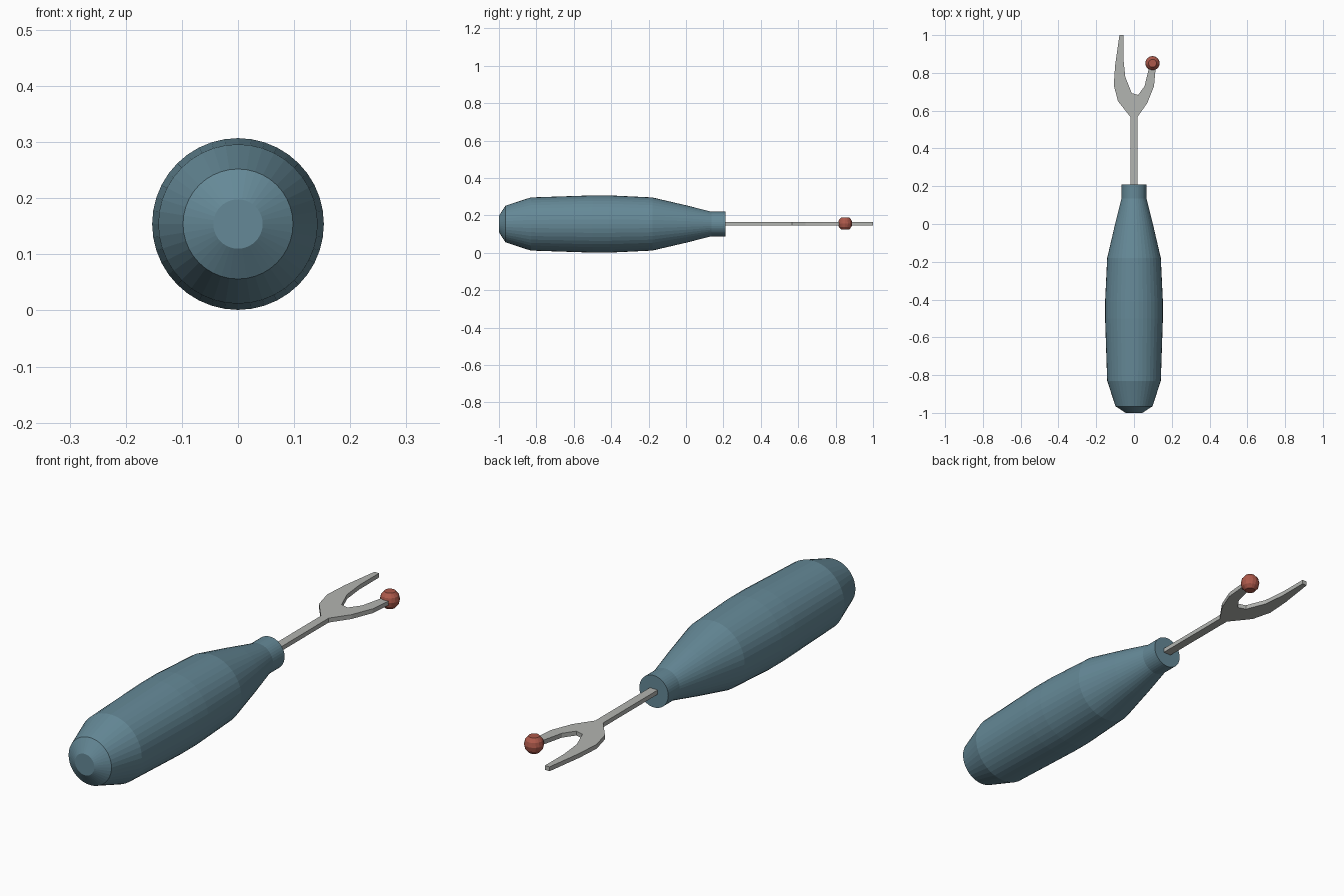
import bpy, bmesh, math
from mathutils import Matrix

if "Cube" in bpy.data.objects:
    bpy.data.objects.remove(bpy.data.objects["Cube"])

AXIS_Z = 0.154


def material(name, color):
    m = bpy.data.materials.new(name)
    m.diffuse_color = color
    m.use_nodes = True
    m.node_tree.nodes["Principled BSDF"].inputs["Base Color"].default_value = m.diffuse_color
    return m


def finish(name, bm, mat=None):
    bmesh.ops.recalc_face_normals(bm, faces=bm.faces)
    me = bpy.data.meshes.new(name)
    bm.to_mesh(me)
    bm.free()
    ob = bpy.data.objects.new(name, me)
    bpy.context.collection.objects.link(ob)
    if mat:
        me.materials.append(mat)
    return ob


def lathe(name, profile, sides, matrix, mat):
    """Closed solid of revolution from (radius, height) pairs."""
    bm = bmesh.new()
    rings = [[bm.verts.new((r * math.cos(2 * math.pi * i / sides),
                            r * math.sin(2 * math.pi * i / sides), h))
              for i in range(sides)] for r, h in profile]
    for a, b in zip(rings, rings[1:]):
        for i in range(sides):
            j = (i + 1) % sides
            bm.faces.new((a[i], a[j], b[j], b[i]))
    bm.faces.new(rings[0])
    bm.faces.new(rings[-1])
    bm.transform(matrix)
    return finish(name, bm, mat)


blue = material("handle_blue", (0.13, 0.25, 0.31, 1))
red = material("bead_red", (0.42, 0.10, 0.07, 1))
steel = material("steel", (0.45, 0.46, 0.44, 1))

# Turned handle along y
handle = [(0.044, -1.0), (0.098, -0.965), (0.142, -0.83), (0.153, -0.5), (0.153, -0.41),
          (0.142, -0.18), (0.10, 0.0), (0.066, 0.135), (0.066, 0.21)]
lathe("handle", handle, 40,
      Matrix.Translation((0, 0, AXIS_Z)) @ Matrix.Rotation(-math.pi / 2, 4, 'X'), blue)

# Flat blade: shank and two-pronged fork in one outline
outline = [(-0.018, 0.15), (-0.018, 0.566), (-0.085, 0.65), (-0.107, 0.735), (-0.10, 0.84),
           (-0.077, 1.0), (-0.056, 1.0), (-0.056, 0.873), (-0.046, 0.778), (-0.012, 0.693),
           (0.022, 0.683), (0.056, 0.73), (0.08, 0.83), (0.083, 0.86), (0.112, 0.86),
           (0.114, 0.82), (0.106, 0.73), (0.07, 0.64), (0.018, 0.566), (0.018, 0.15)]
bm = bmesh.new()
face = bm.faces.new([bm.verts.new((x, y, AXIS_Z - 0.007)) for x, y in outline])
up = bmesh.ops.extrude_face_region(bm, geom=[face])
bmesh.ops.translate(bm, vec=(0, 0, 0.018),
                    verts=[v for v in up["geom"] if isinstance(v, bmesh.types.BMVert)])
finish("fork_blade", bm, steel)

# Bead on the short prong
bead = [(0.021, -0.033), (0.034, -0.018), (0.038, 0.0), (0.034, 0.018), (0.021, 0.033)]
lathe("bead", bead, 16, Matrix.Translation((0.098, 0.851, 0.157)), red)
